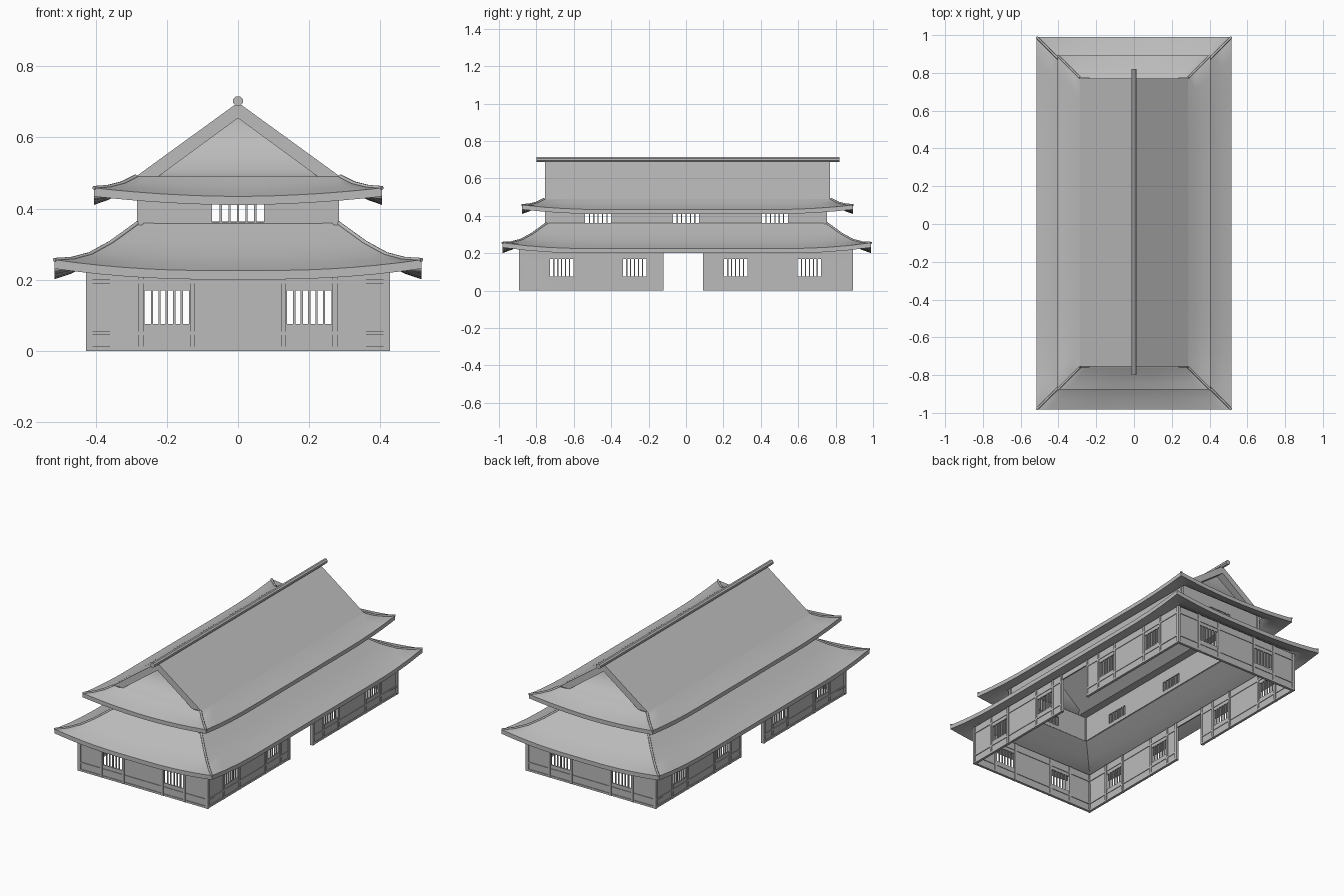
import bpy, bmesh, math
from mathutils import Matrix, Vector

cube = bpy.data.objects.get("Cube")
if cube:
    bpy.data.objects.remove(cube, do_unlink=True)

grey = bpy.data.materials.new("plain_grey")
grey.use_nodes = True
grey.diffuse_color = (0.5, 0.5, 0.5, 1)
grey.node_tree.nodes["Principled BSDF"].inputs["Base Color"].default_value = (0.5, 0.5, 0.5, 1)


def finish(name, bm, smooth=None):
    """Turn a bmesh into a named object, optionally smooth below an angle."""
    bmesh.ops.remove_doubles(bm, verts=bm.verts, dist=1e-5)
    bmesh.ops.recalc_face_normals(bm, faces=bm.faces)
    mesh = bpy.data.meshes.new(name)
    bm.to_mesh(mesh)
    bm.free()
    mesh.materials.append(grey)
    ob = bpy.data.objects.new(name, mesh)
    bpy.context.collection.objects.link(ob)
    if smooth:
        bpy.ops.object.select_all(action='DESELECT')
        ob.select_set(True)
        bpy.context.view_layer.objects.active = ob
        bpy.ops.object.shade_smooth_by_angle(angle=math.radians(smooth))
    return ob


def on_wall(axis, u, pos, z):
    """Point at u along a wall; axis 'x' walls run along x, 'y' walls along y."""
    return Vector((u, pos, z)) if axis == 'x' else Vector((pos, u, z))


def add_box(bm, axis, pos, u, z, thick):
    centre = on_wall(axis, sum(u) / 2, pos, sum(z) / 2)
    size = on_wall(axis, u[1] - u[0], thick, z[1] - z[0])
    bmesh.ops.create_cube(bm, size=1, matrix=Matrix.Translation(centre) @ Matrix.Diagonal((*size, 1)))


def add_panel(bm, axis, pos, half, z, holes):
    """Flat wall made of grid cells, leaving out the cells inside holes."""
    us = sorted({-half, half} | {v for h in holes for v in h[0]})
    zs = sorted(set(z) | {v for h in holes for v in h[1]})
    for a, b in zip(us, us[1:]):
        for c, d in zip(zs, zs[1:]):
            mu, mz = (a + b) / 2, (c + d) / 2
            if any(h[0][0] < mu < h[0][1] and h[1][0] < mz < h[1][1] for h in holes):
                continue
            bm.faces.new([bm.verts.new(on_wall(axis, *p)) for p in
                          ((a, pos, c), (b, pos, c), (b, pos, d), (a, pos, d))])


def add_bars(bm, axis, pos, u, z, panes=6):
    step = (u[1] - u[0]) / panes
    for i in range(1, panes):
        c = u[0] + i * step
        add_box(bm, axis, pos, (c - 0.003, c + 0.003), z, 0.006)


def windows(centres, width, z):
    return [((c - width / 2, c + width / 2), z) for c in centres]


def storey(name, hx, hy, z, wins, door, posts, rails, post_w):
    """Four walls with windows, optional side doors and timber framing."""
    walls, bars, frame = bmesh.new(), bmesh.new(), bmesh.new()
    for axis, half, across in (('x', hx, hy), ('y', hy, hx)):
        doors = [door] if door and axis == 'y' else []
        for pos in (-across, across):
            add_panel(walls, axis, pos, half, z, wins[axis] + doors)
            for w in wins[axis]:
                add_bars(bars, axis, pos, *w)
            for p in posts[axis]:
                add_box(frame, axis, pos, (p - post_w / 2, p + post_w / 2), z, 0.018)
            for r in rails:
                spans = [(-half, half)]
                if doors:
                    spans = [(-half, door[0][0]), (door[0][1], half)]
                for s in spans:
                    add_box(frame, axis, pos, s, r, 0.015)
    ob = finish(name + "_walls", walls)
    solid = ob.modifiers.new("thickness", 'SOLIDIFY')
    solid.thickness, solid.offset = 0.008, 0
    finish(name + "_window_bars", bars)
    finish(name + "_timber_frame", frame)


# Lower storey
front_c, side_c = (-0.2, 0.2), (-0.665, -0.275, 0.265, 0.66)
pane_z = (0.075, 0.17)
storey("lower", 0.418, 0.884, (0, 0.235),
       {'x': windows(front_c, 0.126, pane_z), 'y': windows(side_c, 0.126, pane_z)},
       ((-0.12, 0.09), (0, 0.205)),
       {'x': [-0.418, 0.418] + [c + s for c in front_c for s in (-0.072, 0.072)],
        'y': [-0.884, 0.884, -0.127, 0.097] + [c + s for c in side_c for s in (-0.072, 0.072)]},
       [(0, 0.012), (0.045, 0.054), (0.19, 0.2)], 0.014)

# Upper storey
pane_z = (0.362, 0.42)
storey("upper", 0.275, 0.745, (0.34, 0.488),
       {'x': windows((0,), 0.145, pane_z), 'y': windows((-0.47, 0, 0.475), 0.14, pane_z)},
       None, {'x': [-0.275, 0.275], 'y': [-0.745, 0.745]}, [], 0.012)


def eave_ring(hx, hy, z, lift, reach=0.42, n=16):
    """Rectangle of points whose corners curl upward."""
    pts = []
    corners = [(-hx, -hy), (hx, -hy), (hx, hy), (-hx, hy)]
    for k in range(4):
        a, b = Vector(corners[k]), Vector(corners[(k + 1) % 4])
        length = (b - a).length
        for i in range(n):
            t = i / n
            p = a.lerp(b, t)
            d = min(t, 1 - t) * length
            pts.append((p.x, p.y, z + lift * max(0, 1 - d / reach) ** 2))
    return pts


def hip_roof(name, hx, hy, off, profile, thick):
    """Curved skirt roof; profile rows are (inset, height, corner lift)."""
    loop = [(d, z, l) for d, z, l in profile]
    loop += [(d, z - thick, l) for d, z, l in reversed(profile)]
    bm = bmesh.new()
    rings = [[bm.verts.new((x, y + off, zz)) for x, y, zz in eave_ring(hx - d, hy - d, z, l)]
             for d, z, l in loop]
    for r, s in zip(rings, rings[1:] + rings[:1]):
        for i in range(len(r)):
            j = (i + 1) % len(r)
            bm.faces.new((r[i], r[j], s[j], s[i]))
    finish(name, bm, 30)
    # Rounded ribs along the four hips
    curve = bpy.data.curves.new(name + "_hip_ribs", 'CURVE')
    curve.dimensions = '3D'
    curve.bevel_depth, curve.bevel_resolution = 0.006, 1
    curve.use_fill_caps = True
    for sx in (-1, 1):
        for sy in (-1, 1):
            spline = curve.splines.new('POLY')
            spline.points.add(len(profile) - 1)
            for p, (d, z, l) in zip(spline.points, profile):
                p.co = (sx * (hx - d), sy * (hy - d) + off, z + l, 1)
    curve.materials.append(grey)
    ribs = bpy.data.objects.new(name + "_hip_ribs", curve)
    bpy.context.collection.objects.link(ribs)


# Curved roofs of both storeys
hip_roof("lower_roof", 0.516, 0.986, 0.004,
         [(0, 0.226, 0.03), (0.05, 0.243, 0.016), (0.1, 0.268, 0.004),
          (0.16, 0.305, 0), (0.24, 0.363, 0)], 0.025)
OFF = 0.008
hip_roof("upper_roof_skirt", 0.405, 0.885, OFF,
         [(0, 0.434, 0.024), (0.04, 0.448, 0.013), (0.08, 0.467, 0.004), (0.118, 0.49, 0)], 0.024)

# Steep main roof: a chevron section run along y
section = [(-0.288, 0.489), (0, 0.698), (0.288, 0.489), (0.225, 0.489), (0, 0.654), (-0.225, 0.489)]
bm = bmesh.new()
ends = [[bm.verts.new((x, y + OFF, z)) for x, z in section] for y in (-0.762, 0.762)]
for i in range(6):
    j = (i + 1) % 6
    bm.faces.new((ends[0][i], ends[0][j], ends[1][j], ends[1][i]))
for e in ends:
    bm.faces.new((e[0], e[1], e[4], e[5]))
    bm.faces.new((e[1], e[2], e[3], e[4]))
finish("main_roof", bm)

# Recessed gable walls flowing out of the skirt
for name, s in (("front_gable", -1), ("back_gable", 1)):
    bm = bmesh.new()
    rows = [[bm.verts.new((x, s * y + OFF, z)) for x in (-w, w)]
            for w, y, z in ((0.24, 0.768, 0.488), (0.22, 0.725, 0.505), (0.02, 0.712, 0.66))]
    for a, b in zip(rows, rows[1:]):
        bm.faces.new((a[0], a[1], b[1], b[0]))
    finish(name, bm, 85)

# Ridge pole
bm = bmesh.new()
bmesh.ops.create_cone(bm, cap_ends=True, segments=8, radius1=0.0145, radius2=0.0145, depth=1.62,
                      matrix=Matrix.Translation((0, 0.01, 0.702)) @ Matrix.Rotation(math.pi / 2, 4, 'X')
                      @ Matrix.Rotation(math.pi / 8, 4, 'Z'))
finish("ridge_pole", bm)
